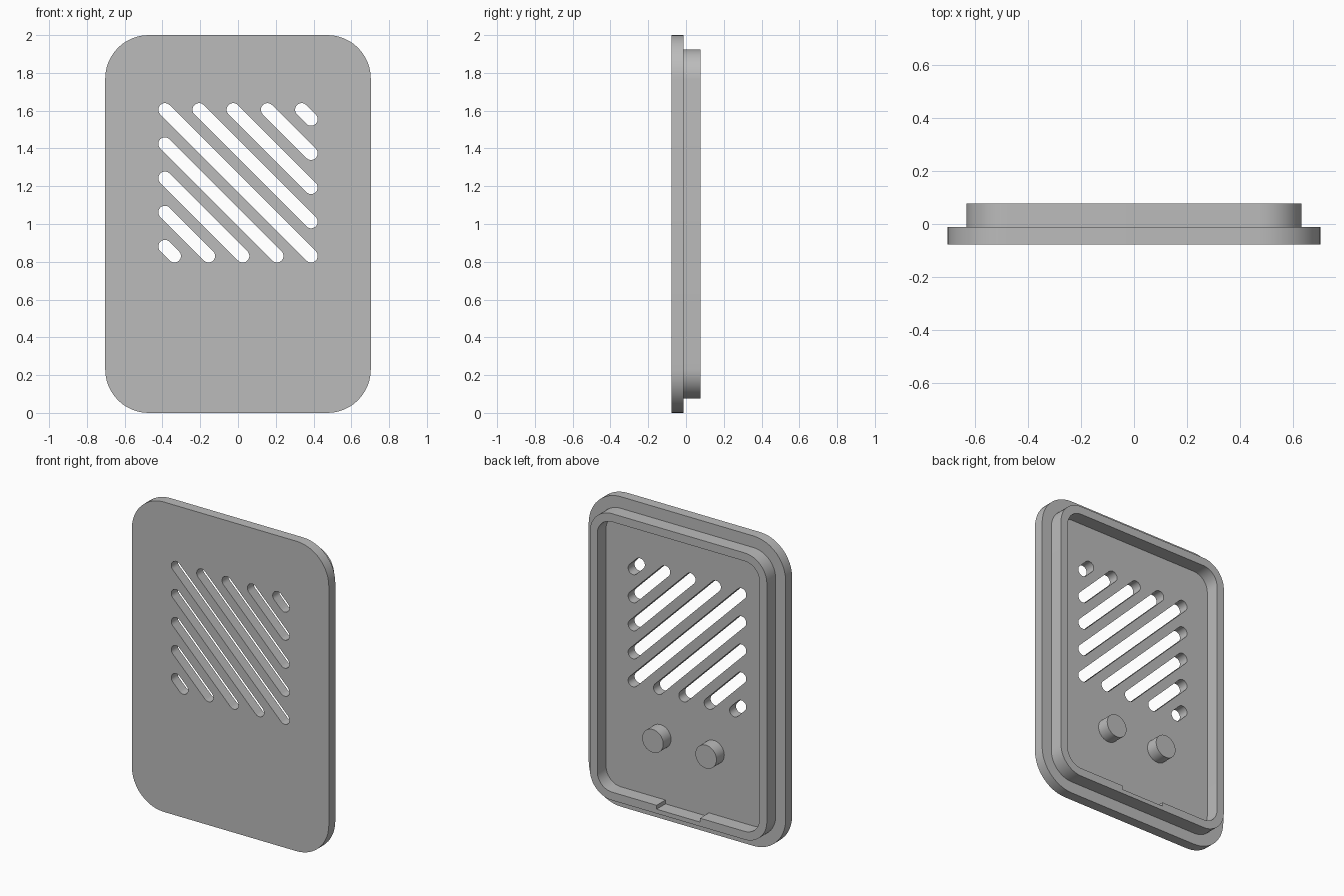
import bpy, bmesh, math
from mathutils import Matrix

if "Cube" in bpy.data.objects:
    bpy.data.objects.remove(bpy.data.objects["Cube"])

grey = bpy.data.materials.new("grey plastic")
grey.diffuse_color = (0.5, 0.5, 0.5, 1)
grey.use_nodes = True
grey.node_tree.nodes["Principled BSDF"].inputs["Base Color"].default_value = grey.diffuse_color

BACK, MID, FRONT = 0.078, -0.012, -0.078


def rounded_rect(hw, z0, z1, r, n=12):
    """Counter-clockwise outline starting at the bottom right corner."""
    pts = []
    for cx, cz, a0 in ((hw - r, z0 + r, -90), (hw - r, z1 - r, 0),
                       (r - hw, z1 - r, 90), (r - hw, z0 + r, 180)):
        for i in range(n + 1):
            a = math.radians(a0 + 90 * i / n)
            pts.append((cx + r * math.cos(a), cz + r * math.sin(a)))
    return pts


def capsule(x0, z0, x1, z1, r, n=10):
    """Outline of a slot between two centre points."""
    d = math.degrees(math.atan2(z1 - z0, x1 - x0))
    pts = []
    for cx, cz, a0 in ((x1, z1, d - 90), (x0, z0, d + 90)):
        for i in range(n + 1):
            a = math.radians(a0 + 180 * i / n)
            pts.append((cx + r * math.cos(a), cz + r * math.sin(a)))
    return pts


def slab(name, outlines, y0, y1):
    """Extrude an outline with holes from y0 to y1."""
    cu = bpy.data.curves.new(name + " outline", 'CURVE')
    cu.dimensions, cu.fill_mode = '2D', 'BOTH'
    cu.extrude = (y1 - y0) / 2
    for pts in outlines:
        sp = cu.splines.new('POLY')
        sp.points.add(len(pts) - 1)
        for p, (x, z) in zip(sp.points, pts):
            p.co = (x, z, 0, 1)
        sp.use_cyclic_u = True
    tmp = bpy.data.objects.new(name + " outline", cu)
    bpy.context.collection.objects.link(tmp)
    me = bpy.data.meshes.new_from_object(tmp)
    bpy.data.objects.remove(tmp)
    bm = bmesh.new()
    bm.from_mesh(me)
    bm.transform(Matrix.Translation((0, (y0 + y1) / 2, 0)) @ Matrix.Rotation(math.pi / 2, 4, 'X'))
    bmesh.ops.remove_doubles(bm, verts=bm.verts, dist=1e-5)
    bmesh.ops.recalc_face_normals(bm, faces=bm.faces)
    bm.to_mesh(me)
    bm.free()
    me.name = name
    me.materials.clear()
    me.materials.append(grey)
    ob = bpy.data.objects.new(name, me)
    bpy.context.collection.objects.link(ob)
    bpy.ops.object.select_all(action='DESELECT')
    ob.select_set(True)
    bpy.context.view_layer.objects.active = ob
    bpy.ops.object.shade_smooth_by_angle(angle=math.radians(30))
    return ob


# Diagonal vent slots, symmetric about the longest one
E, TOP, LOW, STEP, R = 0.387, 1.605, 0.831, 0.181, 0.035
slots = [capsule(-E + STEP * k, TOP, E, LOW + STEP * k, R) for k in range(5)]
slots += [capsule(-E, TOP - STEP * k, E - STEP * k, LOW, R) for k in range(1, 5)]

# Front plate with vents
slab("front_plate", [rounded_rect(0.703, 0, 2, 0.23)] + slots, FRONT, MID)

# Raised rim on the back, with a shallow notch in the bottom inner wall
Z0, WALL = 0.075, 0.053
inner = rounded_rect(0.632 - WALL, Z0 + WALL, 2 - Z0 - WALL, 0.105)
zi, zn, w = Z0 + WALL, Z0 + WALL - 0.025, 0.155
inner += [(-w, zi), (-w, zn), (w, zn), (w, zi)]
slab("back_rim", [rounded_rect(0.632, Z0, 2 - Z0, 0.158), inner], MID, BACK)

# Two round pegs inside the rim
for side, x in (("left", -0.19), ("right", 0.19)):
    disc = [(x + 0.075 * math.cos(math.tau * i / 40), 0.53 + 0.075 * math.sin(math.tau * i / 40))
            for i in range(40)]
    slab(side + "_peg", [disc], MID, MID + 0.08)
